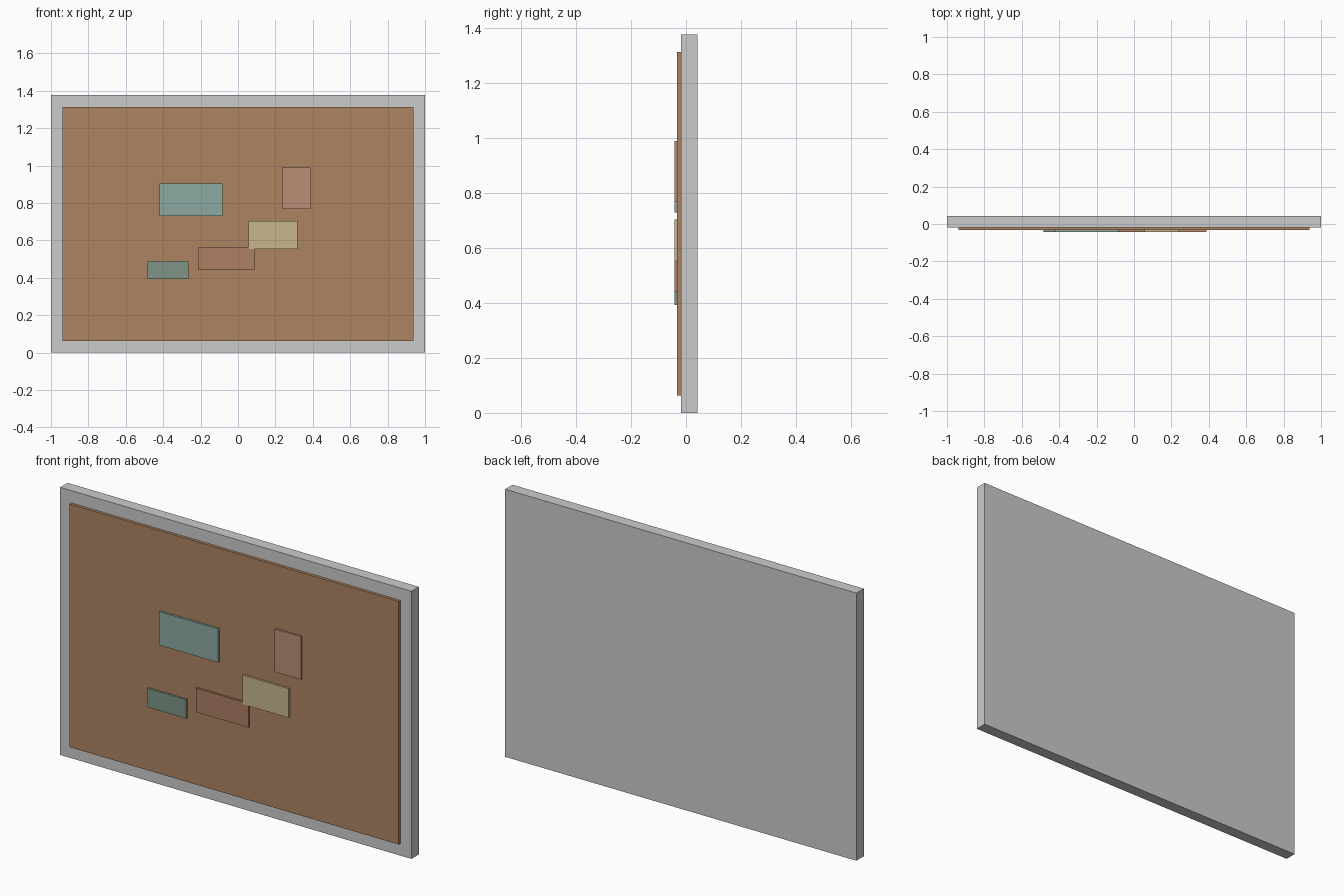
import bpy

if "Cube" in bpy.data.objects:
    bpy.data.objects.remove(bpy.data.objects["Cube"])


def box(name, x, y, z, color=None):
    """Flat-faced box from (min, max) ranges on each axis."""
    ranges = (x, y, z)
    bpy.ops.mesh.primitive_cube_add(size=1, location=[(a + b) / 2 for a, b in ranges])
    ob = bpy.context.object
    ob.name = name
    ob.scale = [b - a for a, b in ranges]
    bpy.ops.object.transform_apply(location=False, rotation=False, scale=True)
    if color:
        mat = bpy.data.materials.new(name + "_color")
        mat.diffuse_color = (*color, 1)
        mat.use_nodes = True
        mat.node_tree.nodes["Principled BSDF"].inputs["Base Color"].default_value = mat.diffuse_color
        ob.data.materials.append(mat)
    return ob


HEIGHT, BORDER = 1.377, 0.063
BACK, FRAME_Y, CORK_Y, NOTE_Y = 0.0425, -0.0175, -0.0325, -0.0425

# backing board whose border shows as the frame
box("board_frame", (-1, 1), (FRAME_Y, BACK), (0, HEIGHT))

# raised cork panel
box("cork_panel", (-1 + BORDER, 1 - BORDER), (CORK_Y, FRAME_Y),
    (BORDER, HEIGHT - BORDER), (0.42, 0.23, 0.12))

# pinned notes: name, x range, z range, front y, colour
notes = [
    ("teal_note", (-0.42, -0.083), (0.73, 0.903), NOTE_Y, (0.27, 0.40, 0.36)),
    ("pink_note", (0.238, 0.388), (0.768, 0.989), NOTE_Y, (0.49, 0.27, 0.18)),
    ("yellow_note", (0.056, 0.318), (0.553, 0.703), NOTE_Y, (0.57, 0.47, 0.27)),
    ("red_note", (-0.211, 0.088), (0.441, 0.565), NOTE_Y + 0.0005, (0.42, 0.21, 0.13)),
    ("green_note", (-0.485, -0.265), (0.393, 0.490), NOTE_Y, (0.21, 0.30, 0.24)),
]
for name, x, z, front, color in notes:
    box(name, x, (front, CORK_Y), z, color)
